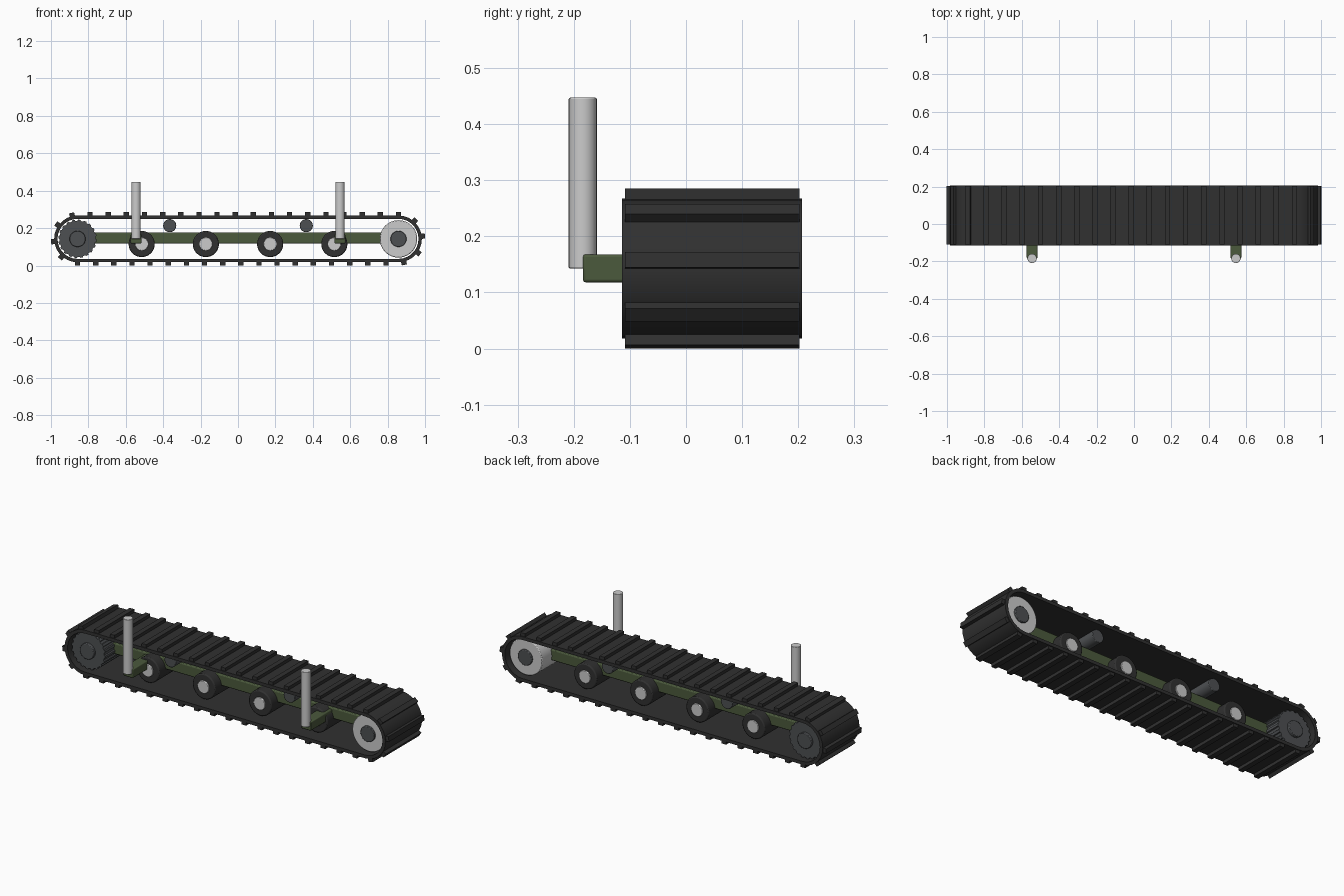
import bpy, bmesh
from math import pi, sin, cos

if "Cube" in bpy.data.objects:
    bpy.data.objects.remove(bpy.data.objects["Cube"])

X, Y, Z = 0.858, 0.0465, 0.1425    # end wheel x, track centre y, axle height


def material(name, r, g, b):
    m = bpy.data.materials.new(name)
    m.diffuse_color = (r, g, b, 1)
    m.use_nodes = True
    m.node_tree.nodes["Principled BSDF"].inputs["Base Color"].default_value = m.diffuse_color
    return m


RUBBER = material("rubber", 0.03, 0.03, 0.03)
STEEL = material("dark_steel", 0.075, 0.08, 0.085)
GREEN = material("green_paint", 0.07, 0.1, 0.045)


def finish(name, bm, mat=None, bevel=0.0, smooth=True):
    bmesh.ops.recalc_face_normals(bm, faces=bm.faces)
    me = bpy.data.meshes.new(name)
    bm.to_mesh(me)
    bm.free()
    ob = bpy.data.objects.new(name, me)
    bpy.context.collection.objects.link(ob)
    if mat:
        me.materials.append(mat)
    if bevel:
        b = ob.modifiers.new("bevel", 'BEVEL')
        b.width, b.segments, b.limit_method = bevel, 2, 'ANGLE'
    if smooth:
        bpy.ops.object.select_all(action='DESELECT')
        ob.select_set(True)
        bpy.context.view_layer.objects.active = ob
        bpy.ops.object.shade_smooth_by_angle(angle=0.6)
    return ob


def prism(name, pts, half, mat=None, bevel=0.0):
    """Extrude an x-z outline across the track width."""
    bm = bmesh.new()
    f = bm.faces.new([bm.verts.new((x, Y - half, z)) for x, z in pts])
    out = bmesh.ops.extrude_face_region(bm, geom=[f])['geom']
    bmesh.ops.translate(bm, vec=(0, 2 * half, 0),
                        verts=[v for v in out if isinstance(v, bmesh.types.BMVert)])
    return finish(name, bm, mat, bevel)


def disc(name, x, z, r, half, mat=None, bevel=0.0, n=32):
    pts = [(x + r * cos(2 * pi * i / n), z + r * sin(2 * pi * i / n)) for i in range(n)]
    return prism(name, pts, half, mat, bevel)


def box(name, lo, hi, mat, bevel):
    bm = bmesh.new()
    bmesh.ops.create_cube(bm, size=1)
    for v in bm.verts:
        v.co = [(a + b) / 2 + c * (b - a) for a, b, c in zip(lo, hi, v.co)]
    return finish(name, bm, mat, bevel)


def stadium(r, n=14):
    """Outline of the track loop at radius r."""
    right = [(X + r * cos(a), Z + r * sin(a)) for a in [-pi / 2 + pi * i / n for i in range(n + 1)]]
    return right + [(-x, 2 * Z - z) for x, z in right]


# Track belt: a hollow loop
bm = bmesh.new()
rings = []
for r, s in ((0.125, -1), (0.125, 1), (0.107, 1), (0.107, -1)):
    rings.append([bm.verts.new((x, Y + s * 0.1605, z)) for x, z in stadium(r)])
for a, b in zip(rings, rings[1:] + rings[:1]):
    for i in range(len(a)):
        j = (i + 1) % len(a)
        bm.faces.new((a[i], a[j], b[j], b[i]))
finish("track_belt", bm, RUBBER)

# Grouser bars spaced evenly round the loop
R, COUNT = 0.133, 44
straight, arc = 2 * X, pi * R
bm = bmesh.new()
for k in range(COUNT // 2):
    s = k * (straight + arc) / (COUNT // 2)
    if s < straight:
        x, z, a = -X + s, -R, -pi / 2
    else:
        a = -pi / 2 + (s - straight) / R
        x, z = X + R * cos(a), R * sin(a)
    for sign in (1, -1):
        vs = bmesh.ops.create_cube(bm, size=1)['verts']
        for v in vs:
            rad, tan = v.co.x * 0.019, v.co.z * 0.028
            v.co = (sign * (x + rad * cos(a) - tan * sin(a)), Y + v.co.y * 0.311,
                    Z + sign * (z + rad * sin(a) + tan * cos(a)))
finish("track_grousers", bm, RUBBER, smooth=False)

# Drive sprocket with shallow teeth, and idler wheel
teeth = []
for i in range(20):
    for off, r in ((0, 0.097), (0.4, 0.097), (0.5, 0.103), (0.9, 0.103)):
        a = 2 * pi * (i + off) / 20
        teeth.append((-X + r * cos(a), Z + r * sin(a)))
prism("drive_sprocket", teeth, 0.13, STEEL)
disc("sprocket_hub", -X, Z, 0.043, 0.145, STEEL, 0.003)
disc("idler_wheel", X, Z, 0.1, 0.13, None, 0.004, 40)
disc("idler_hub", X, Z, 0.043, 0.14, STEEL, 0.003)

# Road wheels and return rollers
for i, x in enumerate((-0.515, -0.172, 0.172, 0.515)):
    disc(f"road_wheel_{i + 1}", x, 0.115, 0.07, 0.1, RUBBER, 0.006)
    disc(f"road_wheel_hub_{i + 1}", x, 0.115, 0.035, 0.107, None, 0.002)
for side, x in (("left", -0.365), ("right", 0.365)):
    disc(f"return_roller_{side}", x, 0.213, 0.035, 0.12, STEEL, 0.003)

# Frame beam, mounting arms and upright posts
box("frame_beam", (-X, Y - 0.045, 0.118), (X, Y + 0.045, 0.177), GREEN, 0.005)
for side, x in (("left", -0.545), ("right", 0.545)):
    box(f"mounting_arm_{side}", (x - 0.029, -0.184, 0.118), (x + 0.029, Y, 0.168), GREEN, 0.005)
    post = disc(f"upright_post_{side}", 0, 0, 0.025, 0.152, None, 0.002, 24)
    for v in post.data.vertices:    # stand the cylinder upright
        px, py, pz = v.co
        v.co = (x + px, -0.184 - pz, 0.295 + py - Y)
